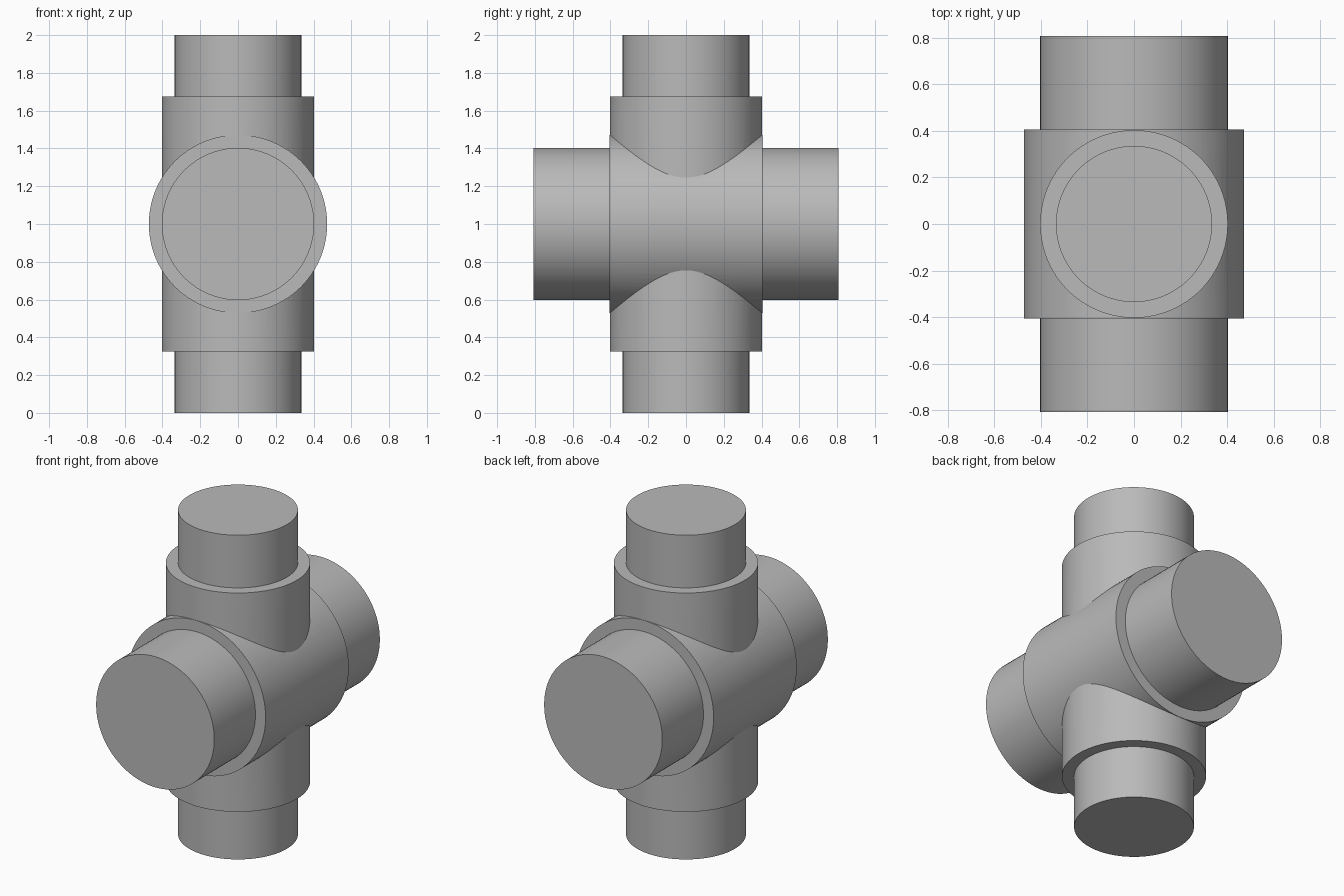
import bpy, bmesh
from math import radians
from mathutils import Matrix, Vector

cube = bpy.data.objects.get("Cube")
if cube:
    bpy.data.objects.remove(cube, do_unlink=True)

# Single grey material
grey = bpy.data.materials.new("plain grey")
grey.use_nodes = True
colour = (0.49, 0.49, 0.49, 1)
grey.diffuse_color = colour
grey.node_tree.nodes["Principled BSDF"].inputs["Base Color"].default_value = colour

SIDES = 96
CENTRE = Vector((0, 0, 1))


def stepped_pipe(name, pipe_radius, pipe_half, collar_radius, collar_half, tilt=0):
    """Solid pipe with a wider collar around its middle, spun from a half profile."""
    profile = [(0, -pipe_half), (pipe_radius, -pipe_half),
               (pipe_radius, -collar_half), (collar_radius, -collar_half),
               (collar_radius, collar_half), (pipe_radius, collar_half),
               (pipe_radius, pipe_half), (0, pipe_half)]
    bm = bmesh.new()
    verts = [bm.verts.new((r, 0, z)) for r, z in profile]
    edges = [bm.edges.new(pair) for pair in zip(verts, verts[1:])]
    bmesh.ops.spin(bm, geom=verts + edges, cent=(0, 0, 0), axis=(0, 0, 1),
                   angle=radians(360), steps=SIDES, use_duplicate=False)
    bmesh.ops.remove_doubles(bm, verts=bm.verts, dist=0.0001)
    # Merge the end fans into single flat caps
    bmesh.ops.dissolve_verts(bm, verts=[v for v in bm.verts if v.co.xy.length < 0.001])
    bmesh.ops.recalc_face_normals(bm, faces=bm.faces)
    bm.transform(Matrix.Translation(CENTRE) @ Matrix.Rotation(radians(tilt), 4, "X"))
    mesh = bpy.data.meshes.new(name)
    bm.to_mesh(mesh)
    bm.free()
    mesh.materials.append(grey)
    obj = bpy.data.objects.new(name, mesh)
    bpy.context.collection.objects.link(obj)
    return obj


# Upright pipe and the thicker pipe running front to back
fitting = stepped_pipe("cross_pipe_fitting", 0.335, 1.0, 0.403, 0.675)
through = stepped_pipe("through_pipe", 0.403, 0.807, 0.472, 0.405, tilt=90)

# Weld both pipes into one solid
union = fitting.modifiers.new("weld", "BOOLEAN")
union.operation = "UNION"
union.solver = "EXACT"
union.object = through
bpy.ops.object.select_all(action="DESELECT")
bpy.context.view_layer.objects.active = fitting
fitting.select_set(True)
bpy.ops.object.modifier_apply(modifier=union.name)
bpy.data.objects.remove(through, do_unlink=True)

# Round walls smooth, rims and steps crisp
bpy.ops.object.shade_smooth_by_angle(angle=radians(30))
